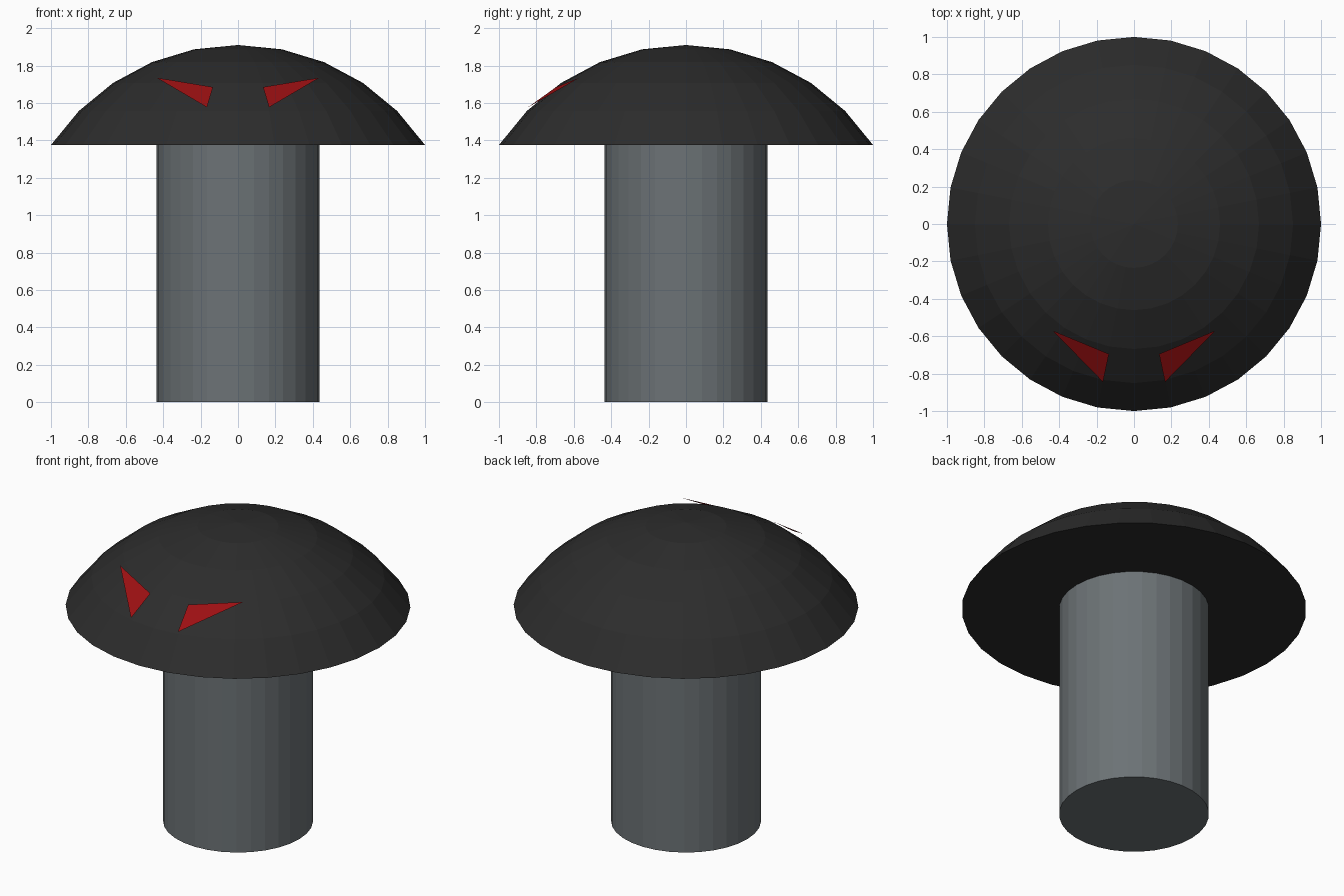
import bpy, bmesh
from math import sin, cos, pi

if "Cube" in bpy.data.objects:
    bpy.data.objects.remove(bpy.data.objects["Cube"])

SEG = 32


def material(name, rgb):
    mat = bpy.data.materials.new(name)
    mat.diffuse_color = (*rgb, 1)
    mat.use_nodes = True
    mat.node_tree.nodes["Principled BSDF"].inputs["Base Color"].default_value = mat.diffuse_color
    return mat


def finish(name, bm, mat):
    mesh = bpy.data.meshes.new(name)
    bm.to_mesh(mesh)
    bm.free()
    mesh.materials.append(mat)
    obj = bpy.data.objects.new(name, mesh)
    bpy.context.collection.objects.link(obj)
    return obj


black = material("cap_black", (0.025, 0.025, 0.025))
grey = material("stem_grey", (0.15, 0.17, 0.18))
red = material("eye_red", (0.33, 0.005, 0.006))

# Stem: plain cylinder
STEM_H = 1.38
bm = bmesh.new()
bmesh.ops.create_cone(bm, cap_ends=True, segments=SEG, radius1=0.435,
                      radius2=0.435, depth=STEM_H)
bmesh.ops.translate(bm, verts=bm.verts, vec=(0, 0, STEM_H / 2))
finish("stem", bm, grey)

# Cap: top five rings of a sphere, closed flat underneath
R, TOP, RINGS = 1.2028, 1.91, 5
bm = bmesh.new()
pole = bm.verts.new((0, 0, TOP))
previous = None
for k in range(1, RINGS + 1):
    a = k * pi / 16
    r, z = R * sin(a), TOP - R * (1 - cos(a))
    ring = [bm.verts.new((r * cos(2 * pi * i / SEG), r * sin(2 * pi * i / SEG), z))
            for i in range(SEG)]
    for i in range(SEG):
        j = (i + 1) % SEG
        if previous:
            bm.faces.new((previous[i], ring[i], ring[j], previous[j]))
        else:
            bm.faces.new((pole, ring[i], ring[j]))
    previous = ring
bm.faces.new(previous[::-1])
finish("cap", bm, black)

# Eyes: slanted flat triangles resting on the front of the cap
EYE = [(0.435, -0.57, 1.735), (0.134, -0.695, 1.685), (0.166, -0.845, 1.577)]
for name, side in (("right_eye", 1), ("left_eye", -1)):
    bm = bmesh.new()
    corners = [bm.verts.new((side * x, y, z)) for x, y, z in EYE]
    bm.faces.new(corners[::side])
    finish(name, bm, red)
